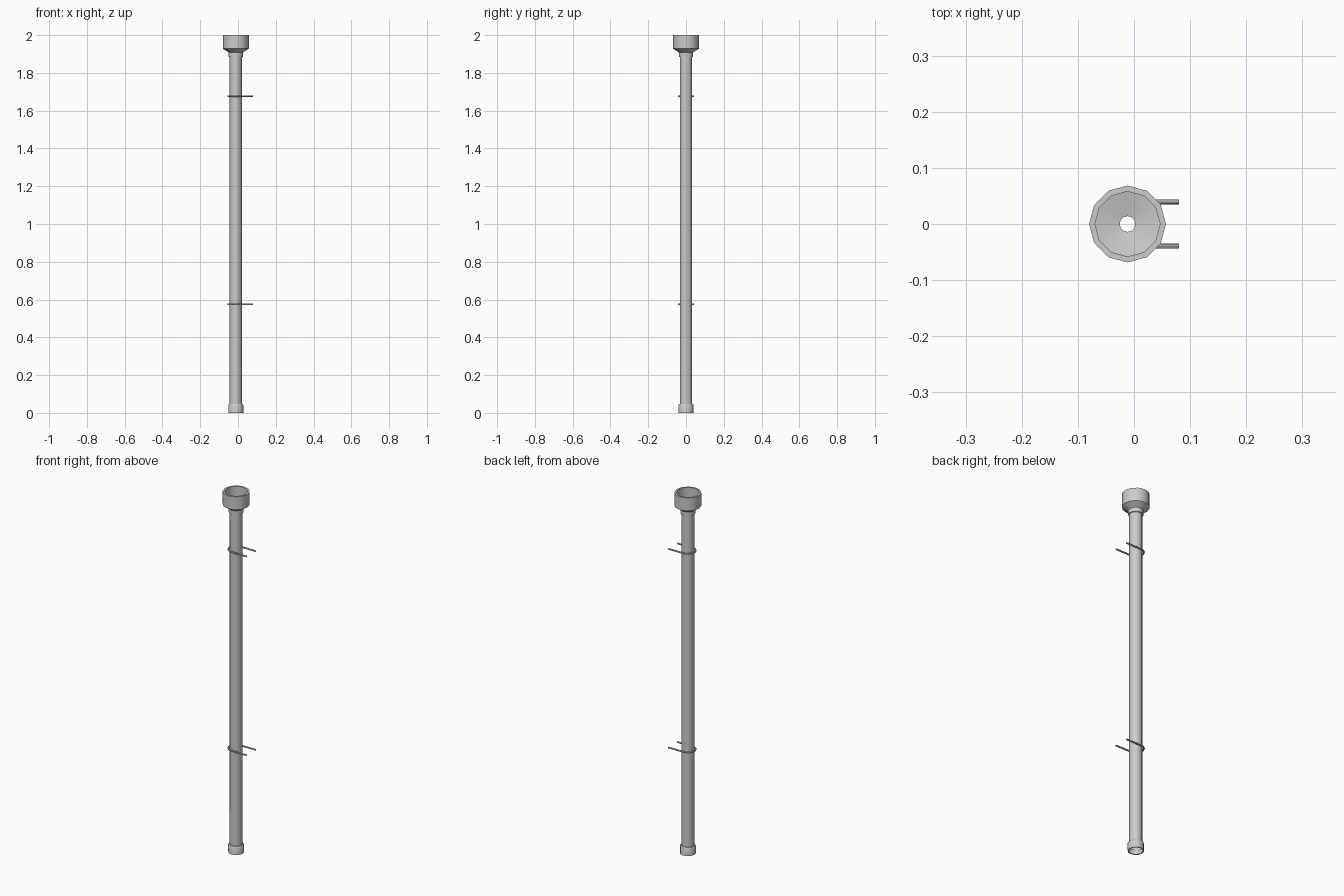
import bpy, bmesh, math
from math import cos, sin, pi

if "Cube" in bpy.data.objects:
    bpy.data.objects.remove(bpy.data.objects["Cube"])

CX = -0.0115   # pipe axis
SIDES = 12


def finish(name, bm):
    bmesh.ops.recalc_face_normals(bm, faces=bm.faces)
    mesh = bpy.data.meshes.new(name)
    bm.to_mesh(mesh)
    bm.free()
    obj = bpy.data.objects.new(name, mesh)
    bpy.context.collection.objects.link(obj)
    bpy.ops.object.select_all(action='DESELECT')
    obj.select_set(True)
    bpy.context.view_layer.objects.active = obj
    bpy.ops.object.shade_smooth_by_angle(angle=math.radians(35))
    return obj


def lathe(name, profile, closed=False):
    """Revolve (radius, z) points about the pipe axis."""
    bm = bmesh.new()
    rings = [[bm.verts.new((CX + r * cos(2 * pi * i / SIDES), r * sin(2 * pi * i / SIDES), z))
              for i in range(SIDES)] for r, z in profile]
    pairs = list(zip(rings, rings[1:]))
    if closed:
        pairs.append((rings[-1], rings[0]))
    for a, b in pairs:
        for i in range(SIDES):
            j = (i + 1) % SIDES
            bm.faces.new((a[i], a[j], b[j], b[i]))
    return finish(name, bm)


def pipe_clamp(name, z, bend=0.0395, rod=0.0045, end=0.08, sides=8):
    """U-shaped rod hugging the pipe, with both legs pointing to +x."""
    path = [(end, bend, 0, 1)]
    for k in range(13):
        a = pi / 2 + pi * k / 12
        path.append((CX + bend * cos(a), bend * sin(a), cos(a), sin(a)))
    path.append((end, -bend, 0, -1))
    bm = bmesh.new()
    rings = []
    for x, y, nx, ny in path:
        rings.append([bm.verts.new((x + nx * rod * cos(t), y + ny * rod * cos(t), z + rod * sin(t)))
                      for t in (2 * pi * s / sides for s in range(sides))])
    for a, b in zip(rings, rings[1:]):
        for s in range(sides):
            t = (s + 1) % sides
            bm.faces.new((a[s], a[t], b[t], b[s]))
    bm.faces.new(rings[0])
    bm.faces.new(rings[-1])
    return finish(name, bm)


# Long open pipe
lathe("downpipe", [(0.0325, 0.02), (0.0325, 1.90)])

# Hollow socket at the foot, chamfered towards the pipe
lathe("foot_collar", [(0.034, 0), (0.040, 0), (0.040, 0.041), (0.037, 0.046),
                      (0.0325, 0.046), (0.0325, 0.02)])

# Rain funnel: neck, tapered bowl, flat rim, inner floor with a drain hole
lathe("funnel", [(0.0325, 1.885), (0.038, 1.885), (0.038, 1.908), (0.043, 1.912),
                 (0.0685, 1.928), (0.0685, 2.0), (0.058, 2.0), (0.058, 1.934),
                 (0.014, 1.925), (0.014, 1.915), (0.0325, 1.90)], closed=True)

# Wall clamps
for label, z in (("lower", 0.575), ("upper", 1.677)):
    pipe_clamp(label + "_pipe_clamp", z)
